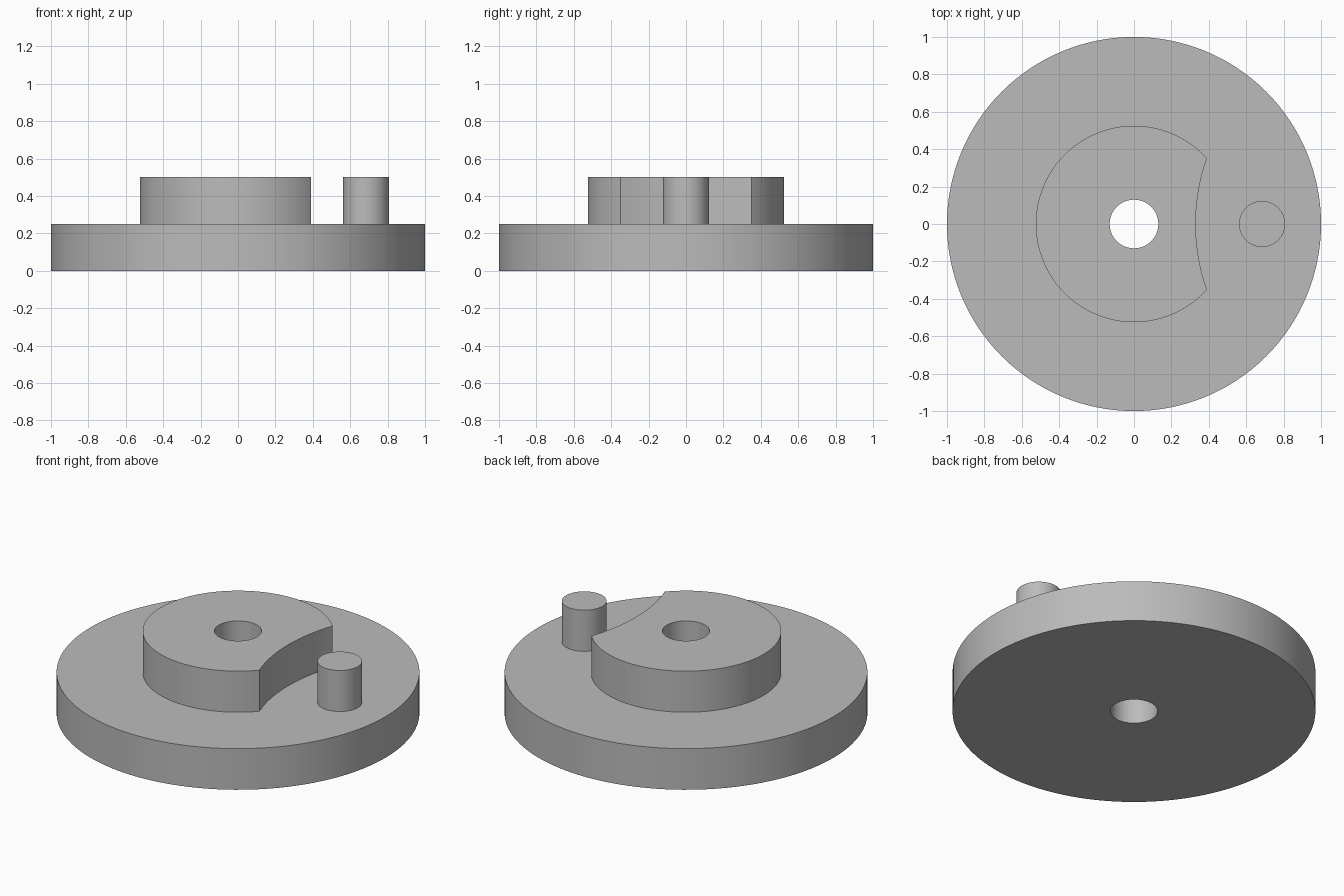
import bpy, bmesh, math

if "Cube" in bpy.data.objects:
    bpy.data.objects.remove(bpy.data.objects["Cube"], do_unlink=True)

DISC_R, HUB_R, BORE_R, PIN_R = 1.0, 0.525, 0.13, 0.123
BASE_H, TOP_H, PIN_X = 0.25, 0.5, 0.685
RELIEF_X, RELIEF_R = 1.39, 1.06     # centre and radius of the hub's concave cut
SEGMENTS = 128

steel = bpy.data.materials.new("grey steel")
steel.use_nodes = True
GREY = (0.5, 0.5, 0.5, 1)
steel.diffuse_color = GREY
steel.node_tree.nodes["Principled BSDF"].inputs["Base Color"].default_value = GREY


def finish(obj):
    if not obj.data.materials:
        obj.data.materials.append(steel)
    bpy.ops.object.select_all(action="DESELECT")
    obj.select_set(True)
    bpy.context.view_layer.objects.active = obj
    bpy.ops.object.shade_smooth_by_angle(angle=math.radians(30))


def bored_prism(name, angles, radius_at, z0, z1):
    """Upright prism with a round bore; radius_at gives its outline by angle."""
    bm = bmesh.new()
    section = [(radius_at, z0), (radius_at, z1),
               (lambda a: BORE_R, z1), (lambda a: BORE_R, z0)]
    rings = [[bm.verts.new((r(a) * math.cos(a), r(a) * math.sin(a), z))
              for a in angles] for r, z in section]
    n = len(angles)
    for k, ring in enumerate(rings):
        above = rings[(k + 1) % len(rings)]
        for i in range(n):
            j = (i + 1) % n
            bm.faces.new((ring[i], ring[j], above[j], above[i]))
    bmesh.ops.recalc_face_normals(bm, faces=bm.faces)
    mesh = bpy.data.meshes.new(name)
    bm.to_mesh(mesh)
    bm.free()
    obj = bpy.data.objects.new(name, mesh)
    bpy.context.collection.objects.link(obj)
    finish(obj)


# Half-angle at which the concave cut meets the hub's round edge
corner = math.acos((HUB_R**2 + RELIEF_X**2 - RELIEF_R**2) / (2 * HUB_R * RELIEF_X))


def hub_radius(a):
    a = math.remainder(a, math.tau)
    if abs(a) >= corner - 1e-6:
        return HUB_R
    return RELIEF_X * math.cos(a) - math.sqrt(RELIEF_R**2 - (RELIEF_X * math.sin(a))**2)


def spread(start, end, count):
    return [start + (end - start) * i / count for i in range(count)]


# Drive disc
bored_prism("drive_disc", spread(0, math.tau, SEGMENTS), lambda a: DISC_R, 0, BASE_H)

# Locking hub with its concave relief facing the pin
hub_angles = spread(-corner, corner, 32) + spread(corner, math.tau - corner, 96)
bored_prism("locking_hub", hub_angles, hub_radius, BASE_H, TOP_H)

# Drive pin
bpy.ops.mesh.primitive_cylinder_add(vertices=64, radius=PIN_R, depth=TOP_H - BASE_H,
                                    location=(PIN_X, 0, (BASE_H + TOP_H) / 2))
pin = bpy.context.object
pin.name = "drive_pin"
finish(pin)
